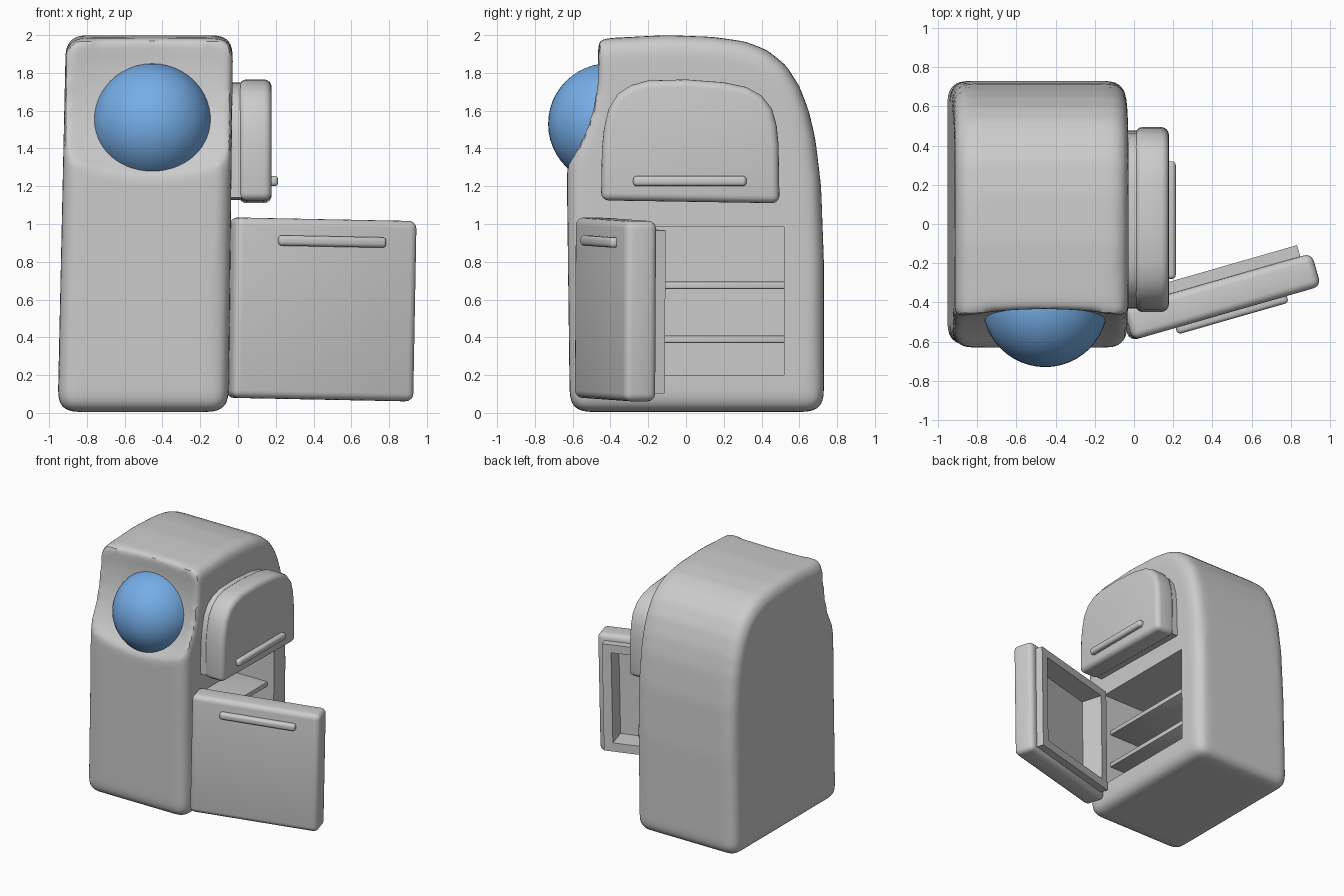
import bpy, bmesh
from math import radians
from mathutils import Matrix, Vector

if "Cube" in bpy.data.objects:
    bpy.data.objects.remove(bpy.data.objects["Cube"])


def finish(ob, angle=35):
    """Apply modifiers, then smooth shade with sharp creases kept."""
    bpy.ops.object.select_all(action='DESELECT')
    ob.select_set(True)
    bpy.context.view_layer.objects.active = ob
    bpy.ops.object.convert(target='MESH')
    bpy.ops.object.shade_smooth_by_angle(angle=radians(angle))
    return ob


def prism(name, profile, x0, x1):
    """Extrude a (y, z) profile along x."""
    bm = bmesh.new()
    face = bm.faces.new([bm.verts.new((x0, y, z)) for y, z in profile])
    ext = bmesh.ops.extrude_face_region(bm, geom=[face])
    bmesh.ops.translate(bm, vec=(x1 - x0, 0, 0),
                        verts=[v for v in ext['geom'] if isinstance(v, bmesh.types.BMVert)])
    bmesh.ops.recalc_face_normals(bm, faces=bm.faces)
    me = bpy.data.meshes.new(name)
    bm.to_mesh(me)
    bm.free()
    ob = bpy.data.objects.new(name, me)
    bpy.context.collection.objects.link(ob)
    return ob


def box(name, lo, hi):
    return prism(name, [(lo[1], lo[2]), (hi[1], lo[2]), (hi[1], hi[2]), (lo[1], hi[2])], lo[0], hi[0])


def bevel(ob, width, segments=4):
    m = ob.modifiers.new('bevel', 'BEVEL')
    m.width, m.segments, m.limit_method, m.angle_limit = width, segments, 'ANGLE', radians(40)
    return ob


def cut(ob, cutter):
    m = ob.modifiers.new('cut', 'BOOLEAN')
    m.operation, m.solver, m.object = 'DIFFERENCE', 'EXACT', cutter
    cutter.hide_render = True
    return cutter


def ball(name, centre, radii):
    bpy.ops.mesh.primitive_uv_sphere_add(segments=48, ring_count=24, location=centre)
    ob = bpy.context.object
    ob.name, ob.scale = name, radii
    bpy.ops.object.transform_apply(location=False, rotation=False, scale=True)
    return ob


cutters = []

# cabinet: side profile with rounded back, leaning slightly
side = [(-0.615, 0.005), (0.73, 0.005), (0.73, 0.8), (0.715, 1.2), (0.685, 1.45), (0.65, 1.6),
        (0.6, 1.73), (0.53, 1.84), (0.43, 1.92), (0.32, 1.965), (0.15, 1.99), (-0.1, 2.0),
        (-0.4, 1.985), (-0.63, 1.96), (-0.63, 1.2)]
body = prism('cabinet', side, -0.955, -0.05)
for v in body.data.vertices:
    v.co.x += v.co.z * (0.022 if v.co.x < -0.5 else 0.012)
bevel(body, 0.085, 5)
# broad scoop for the round window
cutters.append(cut(body, ball('scoop_cutter', (-0.46, -0.85, 1.85), (1.0, 0.42, 0.7))))
rm = body.modifiers.new('remesh', 'REMESH')
rm.mode, rm.voxel_size = 'VOXEL', 0.024
sm = body.modifiers.new('soften', 'SMOOTH')
sm.factor, sm.iterations = 0.5, 10
# storage opening in the right side
cutters.append(cut(body, box('opening_cutter', (-0.82, -0.4, 0.2), (0.1, 0.52, 0.985))))
finish(body)

# shelves
for i, z in enumerate((0.39, 0.675)):
    finish(bevel(box(f'shelf_{i + 1}', (-0.83, -0.41, z - 0.02), (-0.1, 0.53, z + 0.02)), 0.008, 2))

# blue ball
eye = finish(ball('blue_ball', (-0.453, -0.41, 1.53), (0.32, 0.32, 0.32)))
blue = bpy.data.materials.new('blue')
blue.diffuse_color = (0.18, 0.42, 0.8, 1)
blue.use_nodes = True
blue.node_tree.nodes["Principled BSDF"].inputs["Base Color"].default_value = blue.diffuse_color
eye.data.materials.append(blue)

# upper compartment door with arched top, and its seal
arch = [(-0.45, 1.125), (0.495, 1.11), (0.49, 1.42), (0.48, 1.52), (0.455, 1.61), (0.4, 1.68),
        (0.32, 1.725), (0.2, 1.75), (0, 1.765), (-0.2, 1.76), (-0.29, 1.735), (-0.36, 1.69),
        (-0.41, 1.61), (-0.435, 1.5), (-0.445, 1.4)]
finish(bevel(prism('upper_door', arch, 0.005, 0.178), 0.04))
seal = [(0.02 + (y - 0.02) * 0.96, 1.43 + (z - 1.43) * 0.95) for y, z in arch]
finish(prism('upper_door_seal', seal, -0.07, 0.02))
finish(bevel(box('upper_handle', (0.15, -0.28, 1.2), (0.213, 0.32, 1.255)), 0.02))

# lower door, built closed in local axes then swung open
swing = (Matrix.Translation((-0.025, -0.598, 0.02)) @ Matrix.Rotation(radians(16), 4, 'Z')
         @ Matrix.Rotation(radians(1.1), 4, 'Y'))
door = bevel(box('lower_door', (0, 0, 0.06), (1.0, 0.175, 1.015)), 0.04)
frame = box('lower_door_seal', (0.06, 0.16, 0.1), (0.94, 0.235, 0.965))
handle = bevel(box('lower_handle', (0.23, -0.035, 0.87), (0.82, 0.03, 0.925)), 0.02)
hollow = box('hollow_cutter', (0.13, 0.06, 0.17), (0.87, 0.4, 0.9))
for ob in (door, frame, handle, hollow):
    ob.matrix_world = swing
for ob in (door, frame):
    cut(ob, hollow)
cutters.append(hollow)
bpy.context.view_layer.update()
for ob in (door, frame, handle):
    finish(ob)

for c in cutters:
    bpy.data.objects.remove(c)
